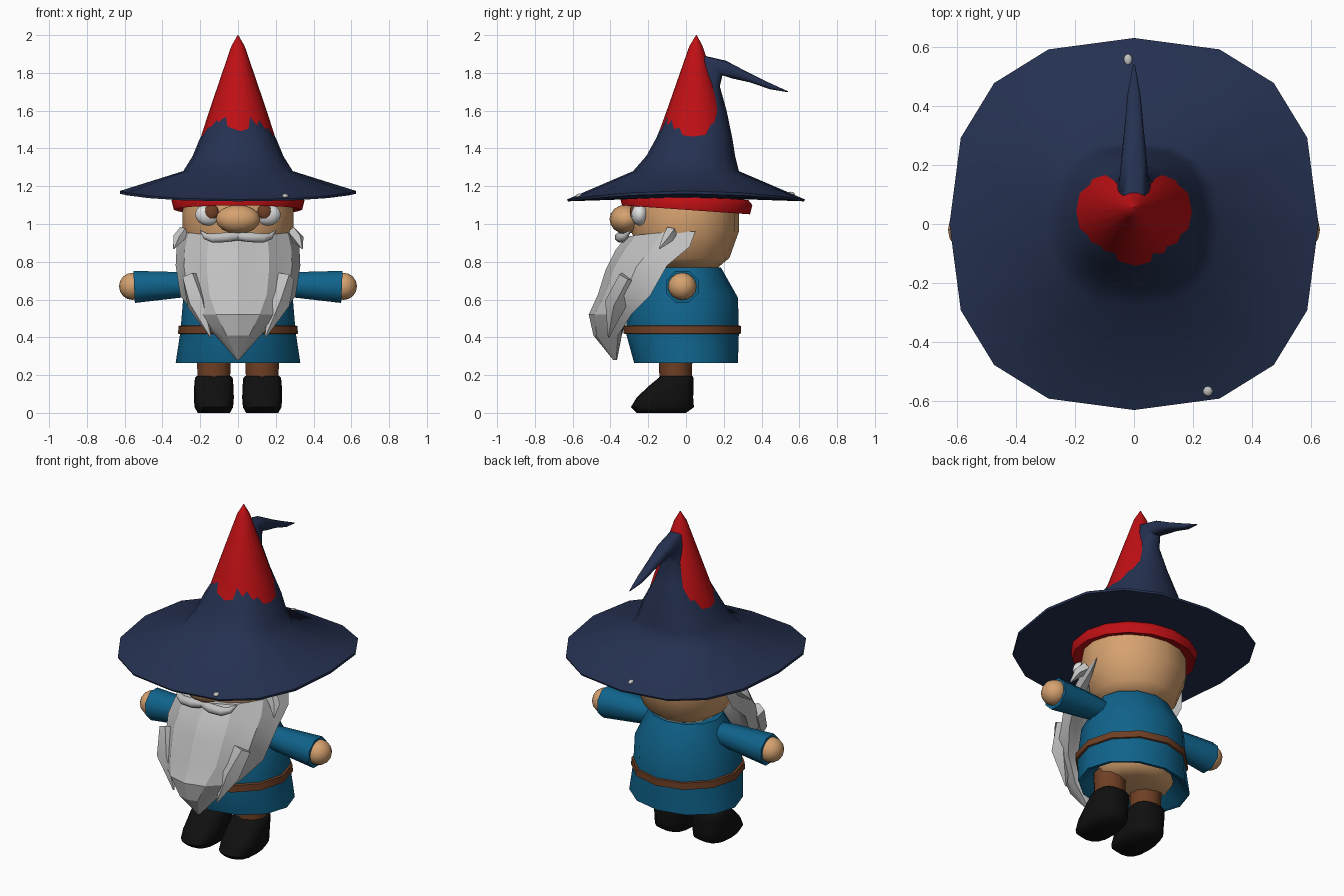
import bpy, bmesh
from math import sin, cos, pi, radians, copysign
from mathutils import Vector

cube = bpy.data.objects.get("Cube")
if cube:
    bpy.data.objects.remove(cube)


def material(name, r, g, b):
    m = bpy.data.materials.new(name)
    m.use_nodes = True
    m.diffuse_color = (r, g, b, 1)
    bsdf = m.node_tree.nodes["Principled BSDF"]
    bsdf.inputs["Base Color"].default_value = (r, g, b, 1)
    bsdf.inputs["Roughness"].default_value = 0.8
    return m


RED = material("red felt", 0.52, 0.005, 0.007)
NAVY = material("navy felt", 0.018, 0.03, 0.08)
TEAL = material("teal cloth", 0.005, 0.125, 0.26)
SKIN = material("skin", 0.67, 0.36, 0.16)
GREY = material("grey hair", 0.53, 0.53, 0.53)
BROWN = material("brown leather", 0.16, 0.05, 0.018)
BLACK = material("black boot", 0.005, 0.005, 0.005)
WHITE = material("eye white", 0.75, 0.75, 0.75)


def skin_rings(name, rings, mat, angle=60, closed=False):
    """Bridge equal rings of points into a solid; closed joins last to first."""
    bm = bmesh.new()
    loops = [[bm.verts.new(p) for p in ring] for ring in rings]
    n = len(loops[0])
    pairs = list(zip(loops, loops[1:]))
    if closed:
        pairs.append((loops[-1], loops[0]))
    for a, b in pairs:
        for i in range(n):
            j = (i + 1) % n
            bm.faces.new((a[i], a[j], b[j], b[i]))
    if not closed:
        bm.faces.new(loops[0][::-1])
        bm.faces.new(loops[-1])
    bmesh.ops.recalc_face_normals(bm, faces=bm.faces)
    mesh = bpy.data.meshes.new(name)
    bm.to_mesh(mesh)
    bm.free()
    ob = bpy.data.objects.new(name, mesh)
    bpy.context.collection.objects.link(ob)
    mesh.materials.append(mat)
    bpy.ops.object.select_all(action='DESELECT')
    ob.select_set(True)
    bpy.context.view_layer.objects.active = ob
    bpy.ops.object.shade_smooth_by_angle(angle=radians(angle))
    return ob


def oval(y, z, rx, ry, tilt=0, droop=0, x=0, n=12, p=1):
    """Ring around z; tilt leans it back, droop lowers front and back, p squares it."""
    t, pts = radians(tilt), []
    for i in range(n):
        a = 2 * pi * i / n + pi / 2
        c = copysign(abs(cos(a)) ** p, cos(a))
        s = copysign(abs(sin(a)) ** p, sin(a))
        pts.append((x + rx * c, y + ry * s * cos(t), z - ry * s * sin(t) - droop * s * s))
    return pts


def loft(name, rows, mat, angle=60, closed=False, **kw):
    return skin_rings(name, [oval(*r, **kw) for r in rows], mat, angle, closed)


def tube(name, pts, radii, mat, n=8):
    pts = [Vector(p) for p in pts]
    rings = []
    for i, (p, r) in enumerate(zip(pts, radii)):
        d = pts[min(i + 1, len(pts) - 1)] - pts[max(i - 1, 0)]
        q = d.to_track_quat('Z', 'Y')
        rings.append([p + q @ Vector((r * cos(k * 2 * pi / n + pi / n),
                                      r * sin(k * 2 * pi / n + pi / n), 0)) for k in range(n)])
    return skin_rings(name, rings, mat)


def ball(name, loc, size, mat, segments=16):
    bpy.ops.mesh.primitive_uv_sphere_add(segments=segments, ring_count=segments // 2, location=loc)
    ob = bpy.context.object
    ob.name = name
    ob.scale = size
    ob.data.materials.append(mat)
    bpy.ops.object.shade_smooth_by_angle(angle=radians(60))
    return ob


# Wizard hat: drooping brim, cone and bent tail
loft("outer_hat", [
    (0, 1.14, 0.33, 0.33, 0, 0.01),
    (0, 1.16, 0.625, 0.625, 0, 0.04),
    (0, 1.175, 0.625, 0.63, 0, 0.045),
    (0, 1.28, 0.29, 0.28), (0.025, 1.36, 0.24, 0.235),
    (0.043, 1.45, 0.203, 0.203), (0.06, 1.6, 0.12, 0.155),
    (0.115, 1.74, 0.06, 0.065, 10),
    (0.14, 1.84, 0.05, 0.075, 45), (0.23, 1.817, 0.042, 0.05, 70),
    (0.33, 1.778, 0.032, 0.03, 72), (0.44, 1.732, 0.022, 0.02, 72),
    (0.54, 1.7, 0.003, 0.003, 72)], NAVY, n=16, p=0.8)

# Pointed inner hat and its rolled band
loft("inner_hat", [
    (0, 1.13, 0.32, 0.32), (0.02, 1.3, 0.25, 0.24), (0.043, 1.45, 0.2, 0.2),
    (0.05, 1.6, 0.152, 0.152), (0.053, 1.94, 0.036, 0.036),
    (0.055, 2.0, 0.002, 0.002)], RED, n=20)
loft("hat_band", [
    (0, 1.09, 0.29, 0.29, 4), (0, 1.075, 0.34, 0.34, 4),
    (0, 1.125, 0.352, 0.352, 4), (0, 1.15, 0.33, 0.33, 4)], RED, n=16)

# Small patches on the brim
ball("back_brim_patch", (-0.02, 0.555, 1.157), (0.016, 0.022, 0.014), GREY, 8)
ball("front_brim_patch", (0.25, -0.565, 1.147), (0.018, 0.02, 0.014), GREY, 8)

# Head and nose
loft("head", [
    (0.01, 0.77, 0.17, 0.16), (0, 0.82, 0.24, 0.23), (-0.005, 0.96, 0.295, 0.285),
    (-0.005, 1.06, 0.295, 0.285), (0, 1.14, 0.28, 0.28)], SKIN, n=16)
ball("nose", (0, -0.32, 1.025), (0.118, 0.085, 0.077), SKIN)

# Beard: crescent rows that narrow to a point
COLUMNS = 12


def beard_row(z, w, front, side, back, edge_lift):
    pts = []
    for i in range(COLUMNS + 1):
        a = -pi / 2 + pi * i / COLUMNS
        k = 1 if i % 2 == 0 else 0.96
        pts.append((w * k * sin(a), side + (front - side) * k * cos(a),
                    z + edge_lift * abs(sin(a)) ** 2))
    for i in range(COLUMNS - 1, 0, -1):
        a = -pi / 2 + pi * i / COLUMNS
        pts.append((w * 0.88 * sin(a), side + (back - side) * cos(a),
                    z + edge_lift * abs(sin(a)) ** 2))
    return pts


skin_rings("beard", [beard_row(*r) for r in [
    (0.935, 0.305, -0.315, 0.05, -0.23, 0.025),
    (0.86, 0.325, -0.375, 0.02, -0.2, 0.02),
    (0.76, 0.33, -0.425, -0.1, -0.18, 0.02),
    (0.63, 0.305, -0.465, -0.19, -0.23, -0.01),
    (0.52, 0.23, -0.515, -0.29, -0.31, 0),
    (0.41, 0.12, -0.49, -0.36, -0.34, 0),
    (0.28, 0.006, -0.385, -0.37, -0.365, 0)]], GREY, angle=25)

# Rounded torso tunic with a hollow hem
loft("tunic", [
    (0, 0.33, 0.25, 0.22), (0, 0.27, 0.305, 0.25), (0, 0.265, 0.33, 0.275),
    (-0.02, 0.43, 0.305, 0.3), (-0.01, 0.61, 0.29, 0.285),
    (0, 0.77, 0.215, 0.185)], TEAL, n=12, angle=50)
loft("lower_body", [
    (0, 0.275, 0.13, 0.12), (0, 0.3, 0.22, 0.19), (0, 0.36, 0.24, 0.21)], SKIN)
loft("belt", [
    (-0.02, 0.415, 0.3, 0.29), (-0.02, 0.42, 0.318, 0.31),
    (-0.02, 0.46, 0.314, 0.31), (-0.02, 0.465, 0.295, 0.29)],
    BROWN, n=12, closed=True)

# Mirrored parts
for side, s in (("left", 1), ("right", -1)):
    ball(side + "_eye", (s * 0.155, -0.245, 1.05), (0.072, 0.045, 0.058), WHITE)
    ball(side + "_iris", (s * 0.14, -0.28, 1.065), (0.037, 0.018, 0.04), BROWN, 12)
    tube(side + "_moustache",
         [(0, -0.335, 0.935), (s * 0.06, -0.35, 0.93), (s * 0.13, -0.34, 0.925),
          (s * 0.17, -0.32, 0.935), (s * 0.2, -0.295, 0.965)],
         (0.022, 0.028, 0.026, 0.018, 0.003), GREY)
    tube(side + "_beard_lock",
         [(s * 0.25, -0.31, 0.72), (s * 0.215, -0.37, 0.58), (s * 0.145, -0.41, 0.4)],
         (0.05, 0.06, 0.004), GREY, 5)
    tube(side + "_side_tuft",
         [(s * 0.28, -0.08, 0.96), (s * 0.32, -0.1, 0.92), (s * 0.34, -0.14, 0.87)],
         (0.035, 0.03, 0.004), GREY, 5)
    tube(side + "_sleeve",
         [(s * 0.18, -0.02, 0.68), (s * 0.3, -0.02, 0.678), (s * 0.55, -0.02, 0.667)],
         (0.06, 0.073, 0.092), TEAL)
    ball(side + "_hand", (s * 0.558, -0.02, 0.67), (0.072, 0.075, 0.072), SKIN)
    loft(side + "_leg", [(-0.055, 0.16, 0.09, 0.085), (-0.055, 0.32, 0.095, 0.09)],
         BROWN, x=s * 0.128, n=10)
    loft(side + "_boot", [
        (-0.13, 0, 0.085, 0.13), (-0.125, 0.03, 0.102, 0.167),
        (-0.112, 0.08, 0.106, 0.15), (-0.08, 0.14, 0.104, 0.12),
        (-0.052, 0.185, 0.1, 0.093), (-0.052, 0.195, 0.09, 0.085)],
        BLACK, x=s * 0.128, n=16, p=0.75)
